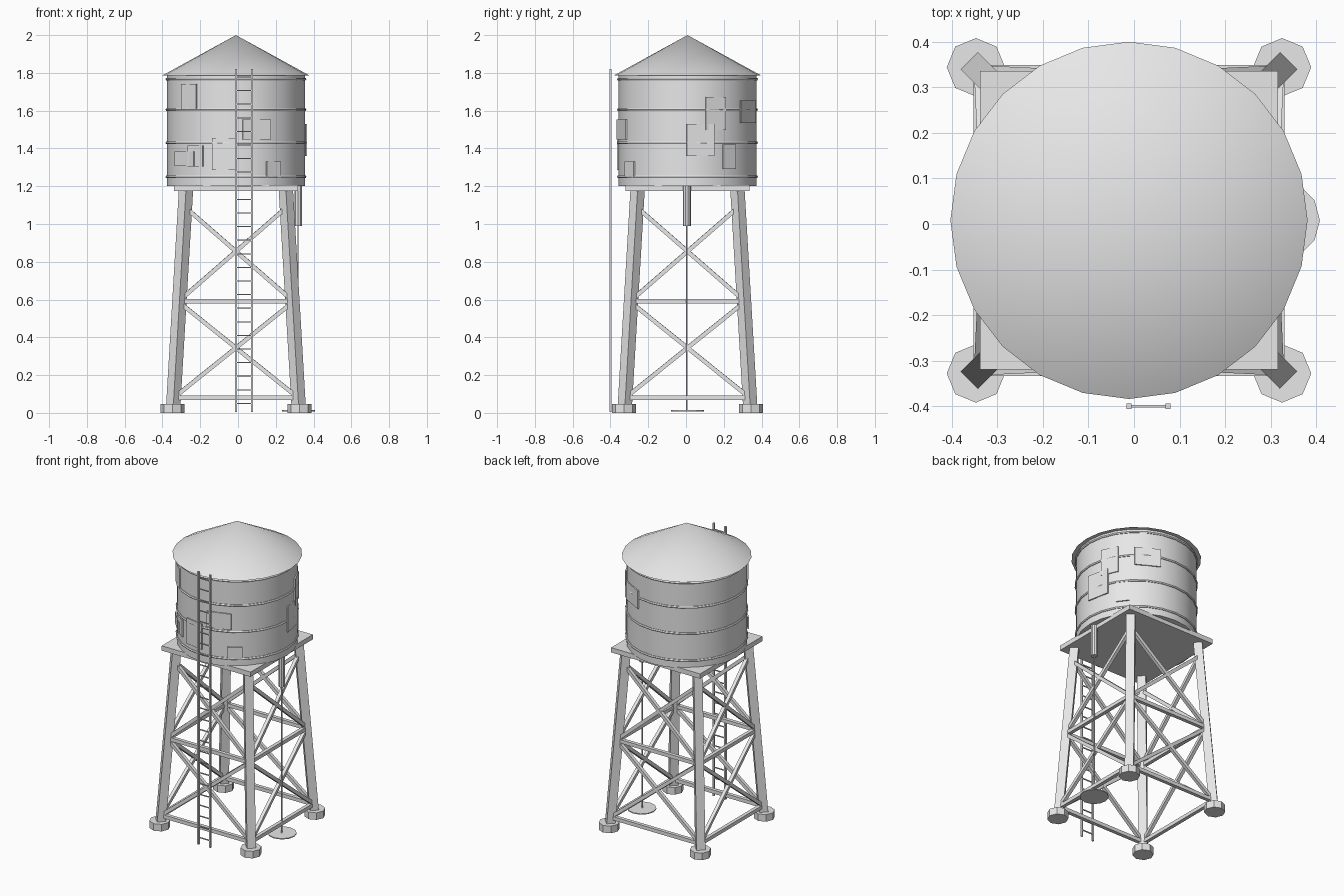
import bpy, math
from mathutils import Vector, Matrix

if "Cube" in bpy.data.objects:
    bpy.data.objects.remove(bpy.data.objects["Cube"])

CX, CY = -0.011, 0.008      # tower axis
grey = bpy.data.materials.new("plain grey")
grey.diffuse_color = (0.8, 0.8, 0.8, 1)
grey.use_nodes = True
grey.node_tree.nodes["Principled BSDF"].inputs["Base Color"].default_value = grey.diffuse_color


def finish(name, smooth=False):
    o = bpy.context.object
    o.name = name
    o.data.materials.append(grey)
    if smooth:
        bpy.ops.object.shade_smooth_by_angle(angle=math.radians(35))
    return o


def cyl(name, x, y, z0, z1, r, n, r2=None, smooth=False):
    bpy.ops.mesh.primitive_cone_add(vertices=n, radius1=r, radius2=r if r2 is None else r2,
                                    depth=z1 - z0, location=(x, y, (z0 + z1) / 2))
    return finish(name, smooth)


def box(name, matrix, size):
    bpy.ops.mesh.primitive_cube_add(size=1)
    o = finish(name)
    o.data.transform(matrix @ Matrix.Diagonal((*size, 1)))
    return o


def beam(name, p, q, t):
    p, q = Vector(p), Vector(q)
    m = Matrix.Translation((p + q) / 2) @ (q - p).to_track_quat('Z', 'Y').to_matrix().to_4x4()
    return box(name, m, (t, t, (q - p).length))


def spread(z):
    # distance of leg centre from the axis at height z
    return 0.334 - 0.059 * z


# Tank, roof, hoops and platform
cyl("tank", CX, CY, 1.20, 1.785, 0.365, 24, smooth=True)
cyl("roof", CX, CY, 1.785, 2.0, 0.392, 24, 0.0, smooth=True)
for z in (1.767, 1.605, 1.43, 1.25):
    bpy.ops.mesh.primitive_torus_add(major_segments=24, minor_segments=6, major_radius=0.365,
                                     minor_radius=0.008, location=(CX, CY, z))
    finish("tank_hoop", True)
box("platform", Matrix.Translation((CX, CY, 1.19)), (0.655, 0.655, 0.032))

# Sloped diamond-section legs on octagonal feet
for sx in (-1, 1):
    for sy in (-1, 1):
        leg = cyl("leg", 0, 0, 0.02, 1.18, 0.038, 4)
        for v in leg.data.vertices:
            s = spread(v.co.z + 0.6)
            v.co.x += CX + sx * s
            v.co.y += CY + sy * s
        cyl("foot", CX + sx * 0.336, CY + sy * 0.336, 0.0, 0.047, 0.064, 8)

# Cross bracing and horizontal rails on each of the four sides
for k in range(4):
    rot = Matrix.Translation((CX, CY, 0)) @ Matrix.Rotation(k * math.pi / 2, 4, 'Z')

    def corner(side, z):
        return rot @ Vector((side * spread(z), -spread(z), z))
    for lo, hi in ((0.08, 0.585), (0.595, 1.09)):
        for s in (-1, 1):
            beam("diagonal_brace", corner(s, lo), corner(-s, hi), 0.022)
    for z in (0.08, 0.59):
        beam("horizontal_rail", corner(-1, z), corner(1, z), 0.024)

# Flat repair patches: angle around tank, height, width, tall
patches = [(-133, 1.675, 0.11, 0.13), (-138, 1.345, 0.15, 0.075), (-126, 1.36, 0.10, 0.11),
           (-100, 1.37, 0.125, 0.17), (-72.5, 1.50, 0.155, 0.105), (-57, 1.29, 0.09, 0.08),
           (11, 1.445, 0.15, 0.17), (24, 1.585, 0.115, 0.175), (37, 1.355, 0.085, 0.13),
           (61, 1.595, 0.16, 0.12)]
for a, z, w, h in patches:
    m = (Matrix.Translation((CX, CY, z)) @ Matrix.Rotation(math.radians(a), 4, 'Z')
         @ Matrix.Translation((0.365, 0, 0)))
    box("tank_patch", m, (0.008, w, h))

# Ladder
LX, LY = 0.032, -0.400
for s in (-1, 1):
    box("ladder_rail", Matrix.Translation((LX + s * 0.043, LY, 0.912)), (0.011, 0.011, 1.816))
for i in range(25):
    z = 0.05 + 0.072 * i
    box("ladder_rung", Matrix.Translation((LX, LY, z)), (0.086, 0.006, 0.006))

# Spout with falling trickle and puddle
cyl("spout", 0.318, 0.005, 0.99, 1.20, 0.021, 10, smooth=True)
cyl("trickle", 0.318, 0.005, 0.012, 1.0, 0.004, 6)
cyl("puddle", 0.32, CY, 0.008, 0.014, 0.088, 12)
